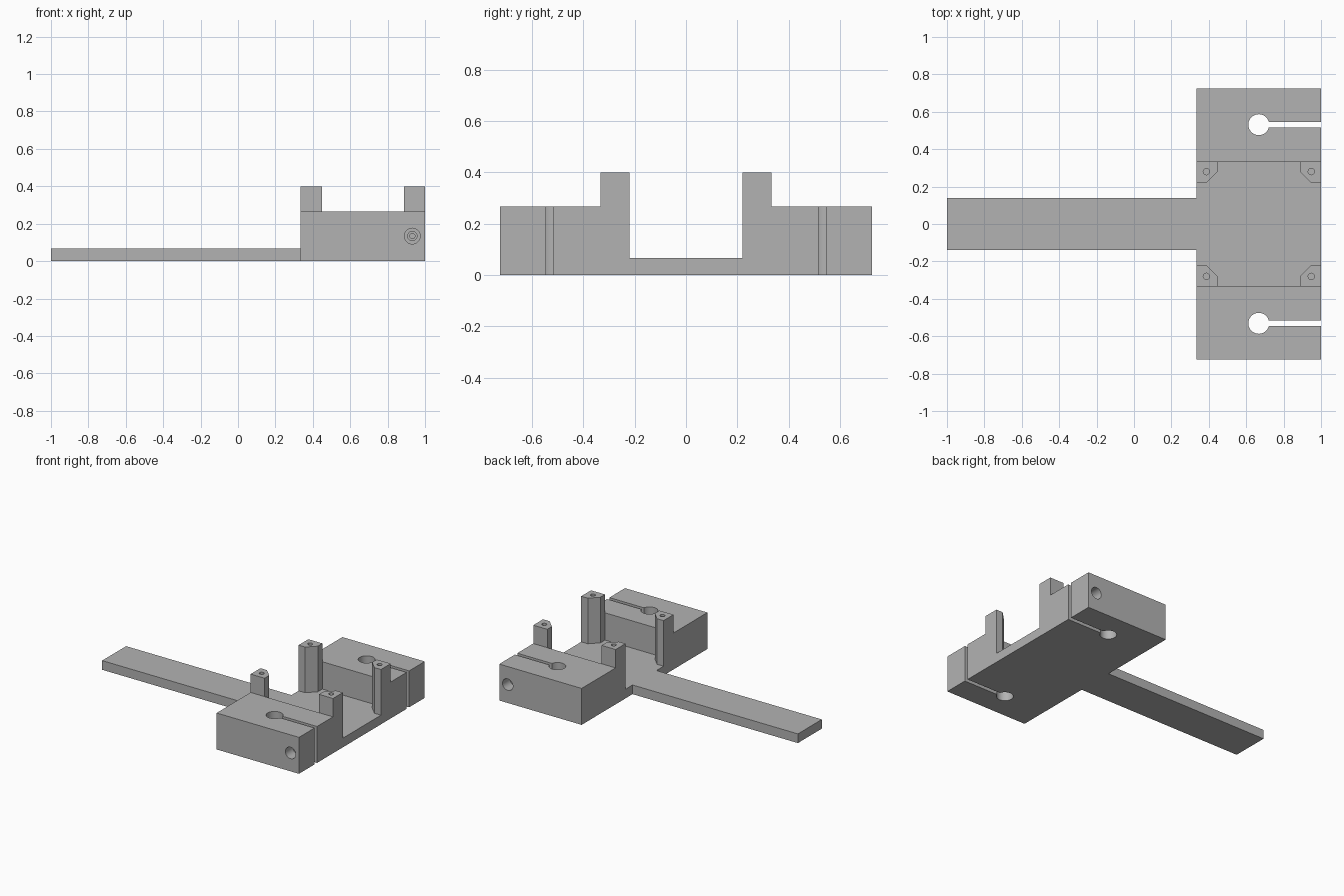
import bpy, bmesh
from math import cos, sin, pi, asin, radians
from mathutils import Matrix, Vector

cube = bpy.data.objects.get("Cube")
if cube:
    bpy.data.objects.remove(cube, do_unlink=True)

grey = bpy.data.materials.new("plain grey")
grey.use_nodes = True
grey.diffuse_color = (0.45, 0.45, 0.45, 1)
grey.node_tree.nodes["Principled BSDF"].inputs["Base Color"].default_value = grey.diffuse_color

X0, X1 = 0.335, 1.0          # ends of the blocks
FLOOR, BLOCK, POST = 0.067, 0.266, 0.40   # heights
WALL, OUTER = 0.333, 0.725   # inner and outer block faces
POST_W, CHAMFER = 0.113, 0.06


def prism(name, corners, depth):
    """Extrude a closed outline of 3D corners along the depth vector."""
    bm = bmesh.new()
    face = bm.faces.new([bm.verts.new(c) for c in corners])
    extruded = bmesh.ops.extrude_face_region(bm, geom=[face], use_keep_orig=True)
    moved = [g for g in extruded["geom"] if isinstance(g, bmesh.types.BMVert)]
    bmesh.ops.translate(bm, verts=moved, vec=Vector(depth))
    bmesh.ops.recalc_face_normals(bm, faces=bm.faces[:])
    mesh = bpy.data.meshes.new(name)
    bm.to_mesh(mesh)
    bm.free()
    mesh.materials.append(grey)
    obj = bpy.data.objects.new(name, mesh)
    bpy.context.collection.objects.link(obj)
    return obj


def disc(centre, radius, axis, sides=32):
    """Corners of a circle facing the given axis."""
    turn = Vector(axis).to_track_quat('Z', 'Y').to_matrix()
    return [Vector(centre) + turn @ Vector((radius * cos(2 * pi * i / sides),
                                            radius * sin(2 * pi * i / sides), 0))
            for i in range(sides)]


def cut(obj, cutters):
    """Subtract the cutters one by one and remove them."""
    for cutter in cutters:
        cutter.hide_render = True
        mod = obj.modifiers.new("cut", 'BOOLEAN')
        mod.operation, mod.solver, mod.object = 'DIFFERENCE', 'EXACT', cutter
        bpy.context.view_layer.update()
        graph = bpy.context.evaluated_depsgraph_get()
        mesh = bpy.data.meshes.new_from_object(obj.evaluated_get(graph))
        obj.modifiers.clear()
        obj.data = mesh
        bpy.data.objects.remove(cutter, do_unlink=True)


# Body: U-shaped section run along x
half = [(OUTER, 0), (OUTER, BLOCK), (WALL, BLOCK), (WALL, FLOOR)]
section = half + [(-y, z) for y, z in reversed(half)]
body = prism("clamp_body", [(X0, y, z) for y, z in section], (X1 - X0, 0, 0))

# Rod holes with clamping slots, and stepped screw holes from the sides
HOLE_X, HOLE_Y, HOLE_R, SLOT = 0.667, 0.531, 0.056, 0.014
SCREW_X, SCREW_Z = 0.932, 0.134
cutters = []
for side in (1, -1):
    start = asin(SLOT / HOLE_R)
    arc = [start + (2 * pi - 2 * start) * i / 32 for i in range(33)]
    keyhole = [(HOLE_X + HOLE_R * cos(a), side * HOLE_Y + HOLE_R * sin(a), -0.1) for a in arc]
    keyhole += [(X1 + 0.1, side * HOLE_Y - SLOT, -0.1), (X1 + 0.1, side * HOLE_Y + SLOT, -0.1)]
    cutters.append(prism("keyhole_cutter", keyhole, (0, 0, 0.6)))
    for radius, inner in ((0.042, 0.64), (0.025, HOLE_Y), (0.014, 0.40)):
        ring = disc((SCREW_X, side * (OUTER + 0.05), SCREW_Z), radius, (0, 1, 0))
        cutters.append(prism("screw_cutter", ring, (0, -side * (OUTER + 0.05 - inner), 0)))
cut(body, cutters)
parts = [body]

# Handle
parts.append(prism("handle", [(-1, -0.138, 0), (X0, -0.138, 0), (X0, 0.138, 0), (-1, 0.138, 0)],
                   (0, 0, FLOOR)))

# Corner posts with a chamfered inner corner and a blind screw hole
for end, dx, x_edge in (("right", 1, X0), ("left", -1, X1)):
    for place, side in (("back", 1), ("front", -1)):
        outline = [(0, 0), (POST_W, 0), (POST_W, POST_W - CHAMFER),
                   (POST_W - CHAMFER, POST_W), (0, POST_W)]
        corners = [(x_edge + dx * u, side * (WALL - v), FLOOR) for u, v in outline]
        post = prism(f"post_{place}_{end}", corners, (0, 0, POST - FLOOR))
        hole = disc((x_edge + dx * 0.052, side * 0.28, POST + 0.05), 0.017, (0, 0, 1), 20)
        cut(post, [prism("post_hole_cutter", hole, (0, 0, -0.17))])
        parts.append(post)

# Smooth the round holes, keep the edges sharp
bpy.ops.object.select_all(action='DESELECT')
for part in parts:
    part.select_set(True)
bpy.context.view_layer.objects.active = body
bpy.ops.object.shade_smooth_by_angle(angle=radians(30))
